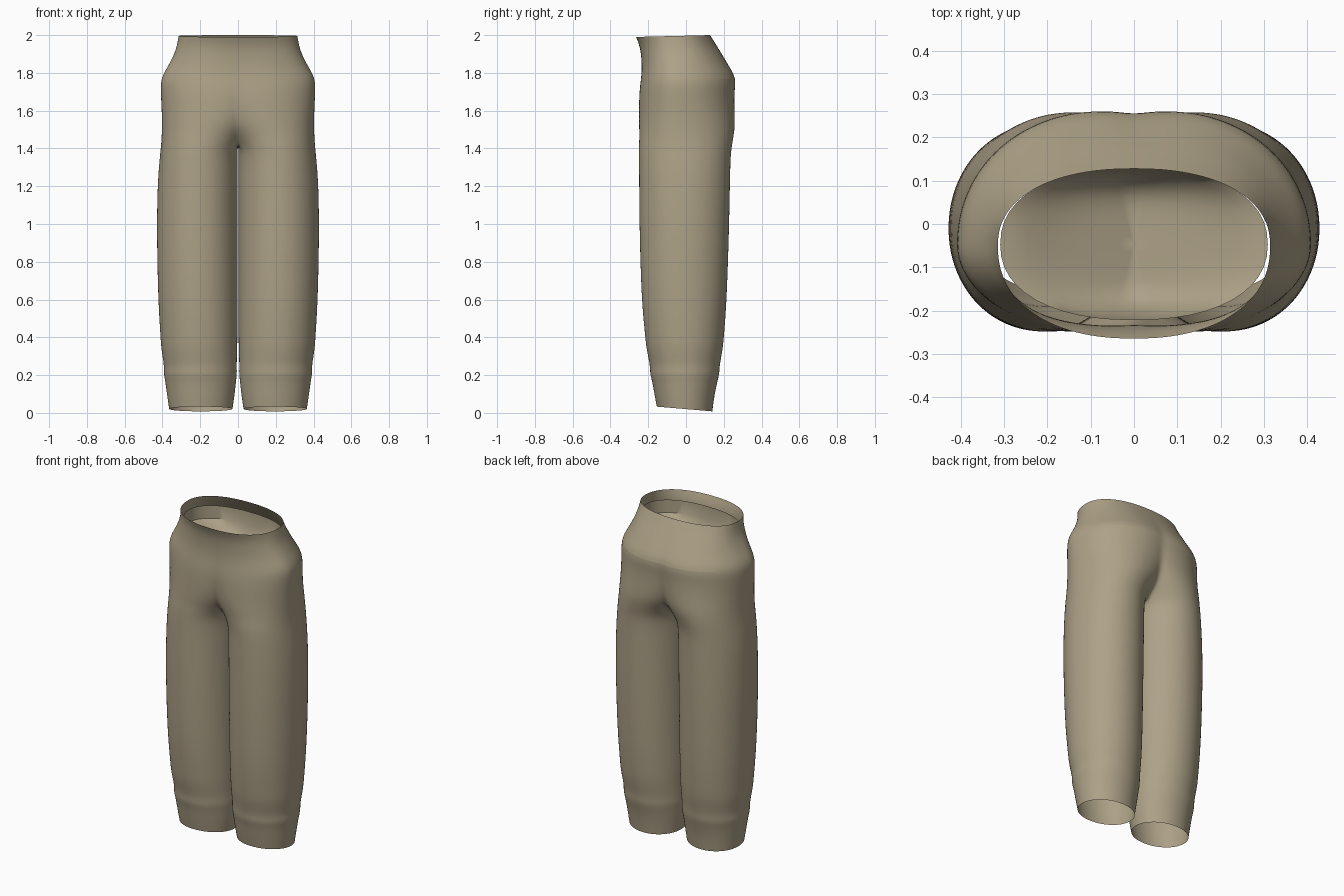
import bpy, bmesh, math

if "Cube" in bpy.data.objects:
    bpy.data.objects.remove(bpy.data.objects["Cube"], do_unlink=True)

# One cloth colour
cloth = bpy.data.materials.new("tan cloth")
cloth.use_nodes = True
TAN = (0.42, 0.36, 0.245, 1)
cloth.diffuse_color = TAN
shader = cloth.node_tree.nodes["Principled BSDF"]
shader.inputs["Base Color"].default_value = TAN
shader.inputs["Roughness"].default_value = 0.9


def spow(v, e):
    return math.copysign(abs(v) ** e, v)


def oval(cx, rx, front, back, a, widest, power):
    """Point on an oval that is widest at one depth; angle 0 is the outer side."""
    ry = back - widest if a > 0 else widest - front
    return cx + rx * spow(math.cos(a), 2 / power), widest + ry * spow(math.sin(a), 2 / power)


def finish(bm, name, levels):
    """Turn a left half into a mirrored, smooth object."""
    bmesh.ops.recalc_face_normals(bm, faces=bm.faces)
    mesh = bpy.data.meshes.new(name)
    bm.to_mesh(mesh)
    bm.free()
    mesh.materials.append(cloth)
    obj = bpy.data.objects.new(name, mesh)
    bpy.context.collection.objects.link(obj)
    mirror = obj.modifiers.new("mirror", "MIRROR")
    mirror.merge_threshold = 0.0003
    if levels:
        sub = obj.modifiers.new("smooth", "SUBSURF")
        sub.levels = sub.render_levels = levels
    bpy.ops.object.select_all(action="DESELECT")
    obj.select_set(True)
    bpy.context.view_layer.objects.active = obj
    bpy.ops.object.shade_smooth_by_angle(angle=math.radians(35))


# Sections from hem to waist: height, outer x, oval centre x, front y, back y, widest y
SECTIONS = [
    (.02, .365, .197, -.155, .14, -.01),
    (.1, .377, .197, -.168, .152, -.01),
    (.17, .386, .198, -.18, .168, -.01),
    (.21, .395, .2, -.192, .178, -.01),
    (.25, .391, .199, -.19, .178, -.01),
    (.34, .408, .206, -.211, .196, -.01),
    (.42, .412, .207, -.218, .203, -.01),
    (.6, .424, .213, -.237, .217, -.01),
    (1, .432, .217, -.248, .23, -.01),
    (1.25, .425, .213, -.249, .234, -.01),
    (1.38, .412, .207, -.25, .238, -.015),
    (1.43, .407, .19, -.25, .248, -.02),
    (1.5, .403, .15, -.251, .264, -.03),
    (1.6, .404, .11, -.25, .258, -.04),
    (1.7, .41, .085, -.248, .256, -.045),
    (1.77, .41, .07, -.238, .267, -.05),
    (1.83, .374, .05, -.234, .232, -.05),
    (1.9, .337, .02, -.238, .19, -.05),
    (1.95, .322, 0, -.248, .159, -.05),
    (2, .315, 0, -.265, .128, -.05),
]
OUTER, INNER = 28, 8
CROTCH = 1.42

# Trousers: leg tubes that open into the hips above the crotch
bm = bmesh.new()
rings = []
for z, outer, cx, front, back, widest in SECTIONS:
    rx = outer - cx
    joined = z > CROTCH
    shape = (cx, rx, front, back)
    power = 2.25 if z > 1.88 else 2.05
    seam = math.acos(-cx / rx) if joined else math.radians(148)
    pts = [oval(*shape, -seam + 2 * seam * i / OUTER, widest, power) for i in range(OUTER + 1)]
    if joined:
        pts = [(max(0, x), y) for x, y in pts]
        pts[0], pts[-1] = (0, pts[0][1]), (0, pts[-1][1])
    for i in range(1, INNER):
        t = i / INNER
        if joined:
            pts.append((0, pts[OUTER][1] * (1 - t) + pts[0][1] * t))
        else:
            a = seam + 2 * (math.pi - seam) * t
            a = a if a <= math.pi else a - 2 * math.pi
            pts.append(oval(*shape, a, widest, power))
    tilt = 0.085 if z < 0.05 else -0.025 if z > 1.99 else 0
    drop = tilt * back if tilt < 0 else 0
    rings.append([bm.verts.new((x, y, z - tilt * y + drop)) for x, y in pts])
count = OUTER + INNER
for low, high in zip(rings, rings[1:]):
    inside = low[0].co.z > CROTCH
    for i in range(OUTER if inside else count):
        j = (i + 1) % count
        bm.faces.new((low[i], low[j], high[j], high[i]))
loose = [v for v in bm.verts if not v.link_faces]
bmesh.ops.delete(bm, geom=loose, context="VERTS")
finish(bm, "trousers", 2)

# Lining bag below the waist opening, with a crease along the middle of its floor
bm = bmesh.new()
STEPS, ARC, HALF, MIDDLE = 10, 24, 0.309, -0.047


def lining_row(r, height, depth):
    row = []
    for i in range(ARC + 1):
        x, y = oval(0, HALF, -.222, .13, math.pi * (i / ARC - 0.5), MIDDLE, 2.25)
        x = 0 if i in (0, ARC) else x * r
        dip = depth * (1 - r ** 6) * (1 - x / HALF)
        row.append(bm.verts.new((x, MIDDLE + (y - MIDDLE) * r, height - dip)))
    return row


rows = [lining_row(1, 1.94, 0)]
rows += [lining_row(1 - s / STEPS, 1.86, 0.13) for s in range(STEPS + 1)]
for a, b in zip(rows, rows[1:]):
    for i in range(ARC):
        bm.faces.new((a[i], b[i], b[i + 1], a[i + 1]))
bmesh.ops.remove_doubles(bm, verts=bm.verts, dist=0.0001)
for f in bm.faces:
    f.smooth = True
finish(bm, "waist_lining", 0)
